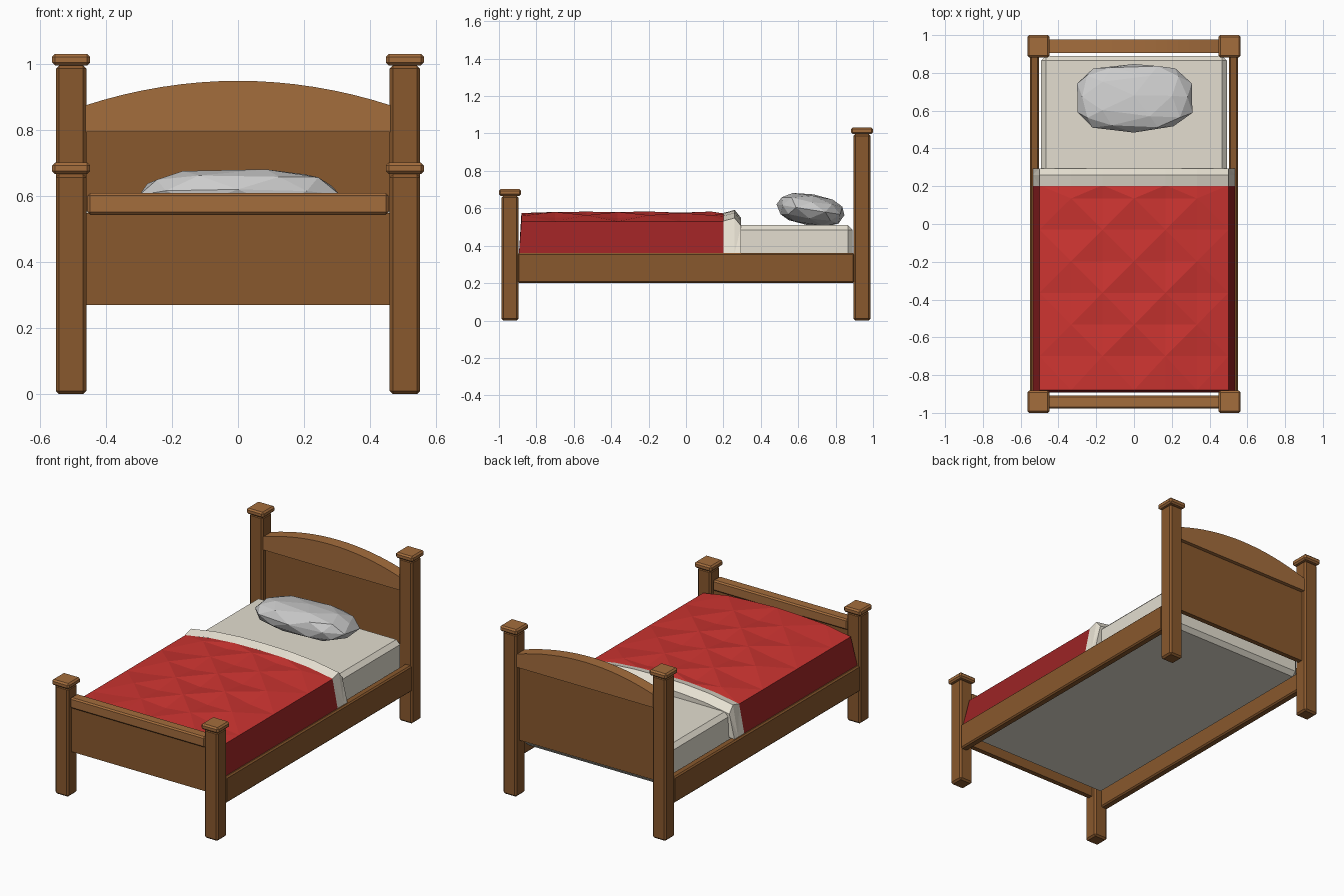
import bpy, bmesh, math, random
from mathutils import Vector, Matrix

if "Cube" in bpy.data.objects:
    bpy.data.objects.remove(bpy.data.objects["Cube"])

random.seed(4)

def material(name, rgb):
    m = bpy.data.materials.new(name)
    m.diffuse_color = (*rgb, 1)
    m.use_nodes = True
    m.node_tree.nodes["Principled BSDF"].inputs["Base Color"].default_value = m.diffuse_color
    return m

DARK = material("dark wood", (0.25, 0.098, 0.026))
LIGHT = material("light wood", (0.37, 0.153, 0.046))
RED = material("red cloth", (0.60, 0.034, 0.030))
DEEP_RED = material("deep red cloth", (0.33, 0.017, 0.018))
CREAM = material("cream cloth", (0.77, 0.73, 0.63))
SHEET = material("sheet cloth", (0.84, 0.79, 0.68))
WHITE = material("white cloth", (0.86, 0.87, 0.86))

def finish(name, bm, mat):
    bmesh.ops.recalc_face_normals(bm, faces=bm.faces)
    me = bpy.data.meshes.new(name)
    bm.to_mesh(me)
    bm.free()
    me.materials.append(mat)
    ob = bpy.data.objects.new(name, me)
    bpy.context.collection.objects.link(ob)
    return ob

def box(name, x, y, z, mat, bevel=0.008):
    """Bevelled box from (min, max) ranges."""
    bm = bmesh.new()
    bmesh.ops.create_cube(bm, size=1)
    for v in bm.verts:
        v.co = Vector([(r[0] + r[1]) / 2 + c * (r[1] - r[0]) for c, r in zip(v.co, (x, y, z))])
    if bevel:
        bmesh.ops.bevel(bm, geom=bm.edges[:], offset=bevel, segments=1, affect='EDGES')
    return finish(name, bm, mat)

def sheet(name, rows, mat):
    """Triangulated cloth through rows of points, diagonals alternating."""
    bm = bmesh.new()
    grid = [[bm.verts.new(p) for p in row] for row in rows]
    for i in range(len(grid) - 1):
        for j in range(len(grid[0]) - 1):
            a, b, c, d = grid[i][j], grid[i][j + 1], grid[i + 1][j + 1], grid[i + 1][j]
            tris = ((a, b, c), (a, c, d)) if (i + j) % 2 else ((a, b, d), (b, c, d))
            for t in tris:
                bm.faces.new(t)
    bmesh.ops.remove_doubles(bm, verts=bm.verts, dist=0.0005)
    return finish(name, bm, mat)

# Posts with caps, and side rails
for sx, side in ((-1, "left"), (1, "right")):
    for sy, end, h in ((-1, "foot", 0.667), (1, "head", 0.997)):
        cx, cy = sx * 0.506, sy * 0.941
        box(f"{end}_post_{side}", (cx - .046, cx + .046), (cy - .045, cy + .045), (0, h), DARK, 0.01)
        box(f"{end}_post_cap_{side}", (cx - .058, cx + .058), (cy - .059, cy + .059),
            (h, h + 0.035), LIGHT, 0.009)
    box(f"side_rail_{side}", sorted((sx * .503, sx * .55)), (-.9, .9), (.2, .36), DARK)

# Footboard
box("footboard_panel", (-.47, .47), (-.955, -.925), (.27, .55), DARK, 0)
box("footboard_top_rail", (-.456, .456), (-.976, -.908), (.545, .61), LIGHT)

# Headboard with arched top rail
box("headboard_panel", (-.47, .47), (.925, .955), (.34, .81), DARK, 0)
N = 16
xs = [-.465 + .93 * i / N for i in range(N + 1)]
outline = [(.465, .795), (-.465, .795)] + [(x, .95 - .075 * (x / .465) ** 2) for x in xs]
bm = bmesh.new()
face = bm.faces.new([bm.verts.new((x, .904, z)) for x, z in outline])
ext = bmesh.ops.extrude_face_region(bm, geom=[face])
bmesh.ops.translate(bm, vec=(0, .074, 0), verts=[g for g in ext["geom"] if isinstance(g, bmesh.types.BMVert)])
finish("headboard_arch", bm, LIGHT)

# Mattress
box("mattress", (-.492, .492), (-.88, .89), (.275, .51), CREAM, 0.025)

# Cloth cross-section: hanging sides and a gently domed top
cols = [-.5 + i / 6 for i in range(7)]

def dome(x):
    return .573 - .043 * abs(x / .5) ** 2.5

def cloth_row(y, lift=0.0, noise=0.0, sign=1):
    """Row across the bed; quilted rows alternate high and low points."""
    top = []
    for j, x in enumerate(cols):
        bump = sign * (-1) ** j * noise * random.uniform(.4, 1) if abs(x) < .49 else 0
        top.append((x, y, dome(x) + lift + bump))
    return [(-.535, y, .36)] + top + [(.535, y, .36)]

# Blanket, dropping at the foot end, with darker hanging sides
ys = [.205, .135] + [-.03 - .1675 * i for i in range(5)] + [-.88]
rows = [cloth_row(y, 0, .011 if 0 < i < 7 else .002, (-1) ** i) for i, y in enumerate(ys)]
foot_x = [-.535, -.535] + cols[1:-1] + [.535, .535]
rows.append([(x, -.893, .36) for x in foot_x])
blanket = sheet("blanket", rows, RED)
blanket.data.materials.append(DEEP_RED)
for p in blanket.data.polygons:
    p.material_index = int(abs(p.normal.z) < .5)

# Folded sheet edge above the blanket
fold = [cloth_row(.2, .002), cloth_row(.26, .018), cloth_row(.295, -.025)]
fold.append([(x * .93, .293, min(z, .49)) for x, y, z in fold[-1]])
sheet("sheet_fold", fold, SHEET)

# Faceted pillow: squared-off icosphere, tilted toward the head
bm = bmesh.new()
bmesh.ops.create_icosphere(bm, subdivisions=2, radius=1)
for v in bm.verts:
    p = [math.copysign(abs(c) ** e, c) for c, e in zip(v.co, (.72, .72, .9))]
    v.co = Vector(p) * random.uniform(.97, 1.02)
    v.co = Vector((v.co.x * .315, v.co.y * .182, v.co.z * .086))
bmesh.ops.transform(bm, matrix=Matrix.Translation((0, .667, .592)) @ Matrix.Rotation(math.radians(-9), 4, 'X'), verts=bm.verts)
for v in bm.verts:
    v.co.z = max(v.co.z, .505)
finish("pillow", bm, WHITE)
